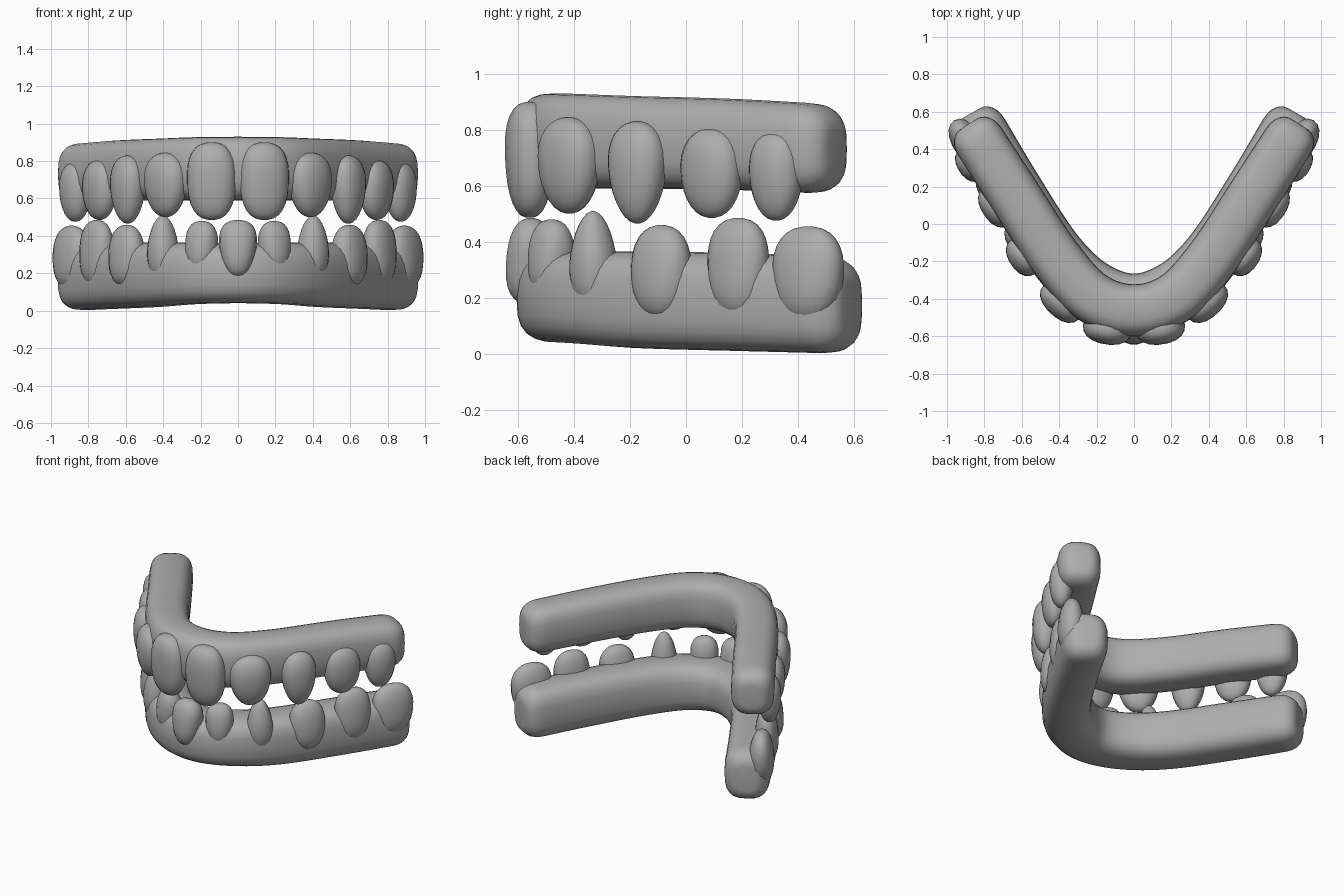
import bpy, bmesh, math
from mathutils import Vector

if "Cube" in bpy.data.objects:
    bpy.data.objects.remove(bpy.data.objects["Cube"])

grey = bpy.data.materials.new("plain grey")
grey.diffuse_color = (0.42, 0.42, 0.42, 1)
grey.use_nodes = True
grey.node_tree.nodes["Principled BSDF"].inputs["Base Color"].default_value = grey.diffuse_color


def finish(name, bm, angle=60):
    bmesh.ops.recalc_face_normals(bm, faces=bm.faces)
    me = bpy.data.meshes.new(name)
    bm.to_mesh(me)
    bm.free()
    me.materials.append(grey)
    ob = bpy.data.objects.new(name, me)
    bpy.context.collection.objects.link(ob)
    bpy.ops.object.select_all(action='DESELECT')
    ob.select_set(True)
    bpy.context.view_layer.objects.active = ob
    bpy.ops.object.shade_smooth_by_angle(angle=math.radians(angle))
    return ob


def skin(bm, rings):
    """Bridge a list of equal rings and close both ends."""
    vs = [[bm.verts.new(p) for p in r] for r in rings]
    n = len(vs[0])
    for a, b in zip(vs, vs[1:]):
        for i in range(n):
            bm.faces.new((a[i], a[(i + 1) % n], b[(i + 1) % n], b[i]))
    bm.faces.new(vs[0])
    bm.faces.new(vs[-1])


def power(v, e):
    return math.copysign(abs(v) ** e, v)


def smooth_path(pts, steps=7):
    """Catmull-Rom curve through the points."""
    p = [2 * pts[0] - pts[1]] + pts + [2 * pts[-1] - pts[-2]]
    out = []
    for i in range(1, len(p) - 2):
        a, b, c, d = p[i - 1:i + 3]
        for s in range(steps):
            t = s / steps
            out.append(0.5 * (2 * b + (c - a) * t + (2 * a - 5 * b + 4 * c - d) * t * t
                              + (3 * b - a - 3 * c + d) * t ** 3))
    return out + [pts[-1]]


def gum(name, half, cap=0.11):
    """half: (x, y, z bottom, z top, width) from the middle out to the right end."""
    full = [(-x, y, a, b, w) for x, y, a, b, w in half[:0:-1]] + half
    ctr = smooth_path([Vector((x, y, (a + b) / 2)) for x, y, a, b, w in full])
    dim = smooth_path([Vector((w / 2, (b - a) / 2, 0)) for x, y, a, b, w in full])
    # replace the last stretch at each end with a rounded cap
    stations = []
    total = len(ctr)
    for i in range(total):
        tan = (ctr[min(i + 1, total - 1)] - ctr[max(i - 1, 0)]).normalized()
        near = min((ctr[i] - ctr[0]).length, (ctr[i] - ctr[-1]).length)
        if near > cap:
            stations.append((ctr[i], tan, dim[i], 0.0))
    start, end = [], []
    for k in range(7):
        ang = math.pi / 2 * k / 6
        inset = 0.085 * (1 - math.cos(ang))
        back = cap * (1 - math.sin(ang))
        for lst, e, nb in ((start, 0, 1), (end, -1, -2)):
            t = (ctr[e] - ctr[nb]).normalized()
            lst.append((ctr[e] - t * back, t if e else -t, dim[e], inset))
    rings = []
    for c, t, d, inset in start[::-1] + stations + end:
        side = Vector((t.y, -t.x, 0)).normalized()
        ring = []
        for j in range(24):
            q = 2 * math.pi * j / 24
            u, v = power(math.cos(q), 0.68), power(math.sin(q), 0.68)
            ring.append(c + side * u * (d.x - inset) + Vector((0, 0, v * (d.y - inset))))
        rings.append(ring)
    bm = bmesh.new()
    skin(bm, rings)
    finish(name, bm)


def tooth(name, x, y, root, tip, w, t, deg, skew, square):
    """Rounded crown: skew > 0 narrows the tip, < 0 narrows the root."""
    a = math.radians(deg)
    for s in ((1, -1) if x else (1,)):
        tan = Vector((math.cos(a), s * math.sin(a), 0))
        out = Vector((s * math.sin(a), -math.cos(a), 0))
        c = Vector((s * x, y, (root + tip) / 2)) - out * 0.012
        rings = []
        for k in range(15):
            u = -math.cos(math.pi * (0.03 + 0.94 * k / 14))
            r = (1 - abs(u) ** square) ** (1 / square)
            wide = w * r * (1 - skew * u) / (1 + 0.35 * abs(skew))
            deep = t * r * (1 - 0.12 * u)
            z = Vector((0, 0, u * (tip - root) / 2))
            rings.append([c + z + tan * wide * power(math.cos(q), 0.9)
                          + out * deep * power(math.sin(q), 0.9)
                          for q in (2 * math.pi * j / 18 for j in range(18))])
        bm = bmesh.new()
        skin(bm, rings)
        suffix = "" if not x else ("_right" if s > 0 else "_left")
        finish(name + suffix, bm)


# Gum arches
gum("upper_gum", [(0, -0.462, 0.59, 0.93, 0.28), (0.22, -0.395, 0.59, 0.928, 0.28),
                  (0.42, -0.18, 0.59, 0.92, 0.28), (0.65, 0.17, 0.585, 0.91, 0.28),
                  (0.885, 0.535, 0.57, 0.89, 0.275)])
gum("lower_gum", [(0, -0.435, 0.04, 0.36, 0.34), (0.22, -0.36, 0.035, 0.365, 0.33),
                  (0.42, -0.16, 0.02, 0.365, 0.31), (0.65, 0.2, 0.01, 0.36, 0.30),
                  (0.875, 0.59, 0.0, 0.345, 0.29)])

# Upper teeth: x, y, root z, tip z, half width, half depth, turn, skew, squareness
tooth("upper_central_incisor", 0.143, -0.57, 0.90, 0.485, 0.135, 0.085, 9, 0.05, 2.5)
tooth("upper_lateral_incisor", 0.395, -0.425, 0.845, 0.50, 0.137, 0.085, 43, 0.15, 2.2)
tooth("upper_canine", 0.60, -0.18, 0.83, 0.465, 0.118, 0.08, 56, 0.22, 2.15)
tooth("upper_premolar", 0.75, 0.085, 0.805, 0.485, 0.123, 0.075, 57, 0.08, 2.2)
tooth("upper_molar", 0.88, 0.315, 0.795, 0.475, 0.105, 0.075, 57, 0.12, 2.2)

# Lower teeth
tooth("lower_central_incisor", 0, -0.565, 0.175, 0.485, 0.104, 0.09, 0, -0.2, 2.5)
tooth("lower_lateral_incisor", 0.20, -0.49, 0.20, 0.48, 0.092, 0.08, 32, -0.12, 2.4)
tooth("lower_canine", 0.41, -0.34, 0.155, 0.51, 0.088, 0.08, 45, 0.2, 2.0)
tooth("lower_first_premolar", 0.605, -0.095, 0.125, 0.46, 0.12, 0.08, 54, -0.05, 2.3)
tooth("lower_second_premolar", 0.765, 0.18, 0.13, 0.485, 0.122, 0.075, 57, -0.08, 2.4)
tooth("lower_molar", 0.90, 0.43, 0.11, 0.455, 0.142, 0.08, 59, -0.1, 2.3)
